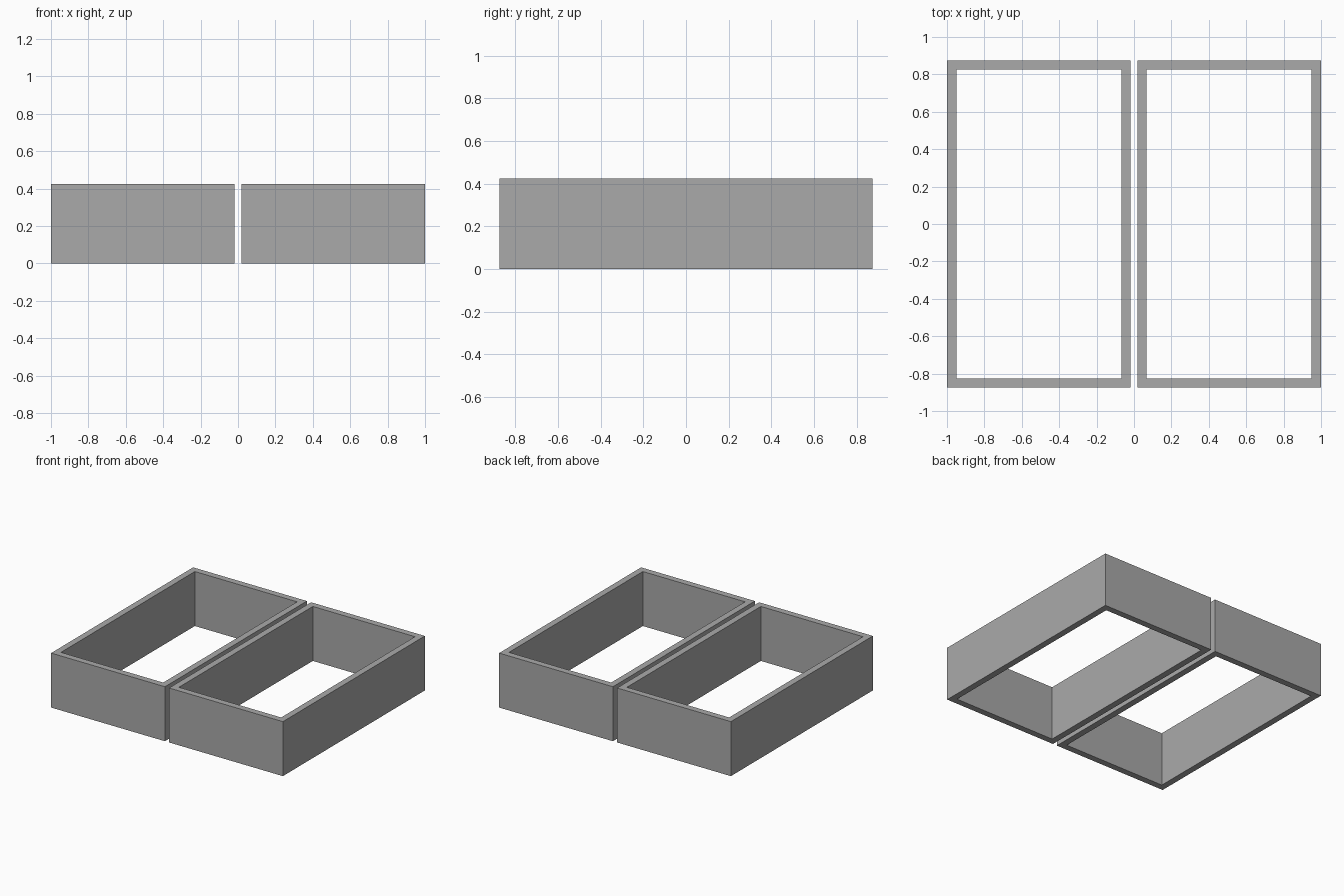
import bpy
import bmesh

cube = bpy.data.objects.get("Cube")
if cube:
    bpy.data.objects.remove(cube, do_unlink=True)

INNER_X, OUTER_X = 0.018, 1.0
HALF_Y = 0.875
HEIGHT = 0.425
WALL = 0.05

grey = bpy.data.materials.new("plain_grey")
grey.use_nodes = True
colour = (0.4, 0.4, 0.4, 1.0)
grey.diffuse_color = colour
grey.node_tree.nodes["Principled BSDF"].inputs["Base Color"].default_value = colour


def rectangle(bm, x0, x1, y, z):
    return [bm.verts.new(p) for p in ((x0, -y, z), (x1, -y, z), (x1, y, z), (x0, y, z))]


def open_frame(name, x0, x1):
    """Rectangular wall ring, open at the top and bottom."""
    bm = bmesh.new()
    # Closed loop of rings: outer bottom, outer top, inner top, inner bottom
    rings = []
    for inset, z in ((0, 0), (0, HEIGHT), (WALL, HEIGHT), (WALL, 0)):
        rings.append(rectangle(bm, x0 + inset, x1 - inset, HALF_Y - inset, z))
    for r in range(4):
        a, b = rings[r], rings[(r + 1) % 4]
        for i in range(4):
            j = (i + 1) % 4
            bm.faces.new((a[i], a[j], b[j], b[i]))
    bmesh.ops.recalc_face_normals(bm, faces=bm.faces)
    mesh = bpy.data.meshes.new(name)
    bm.to_mesh(mesh)
    bm.free()
    mesh.materials.append(grey)
    obj = bpy.data.objects.new(name, mesh)
    bpy.context.collection.objects.link(obj)


# Two matching frames with a narrow gap between them
open_frame("left_frame", INNER_X, OUTER_X)
open_frame("right_frame", -OUTER_X, -INNER_X)
